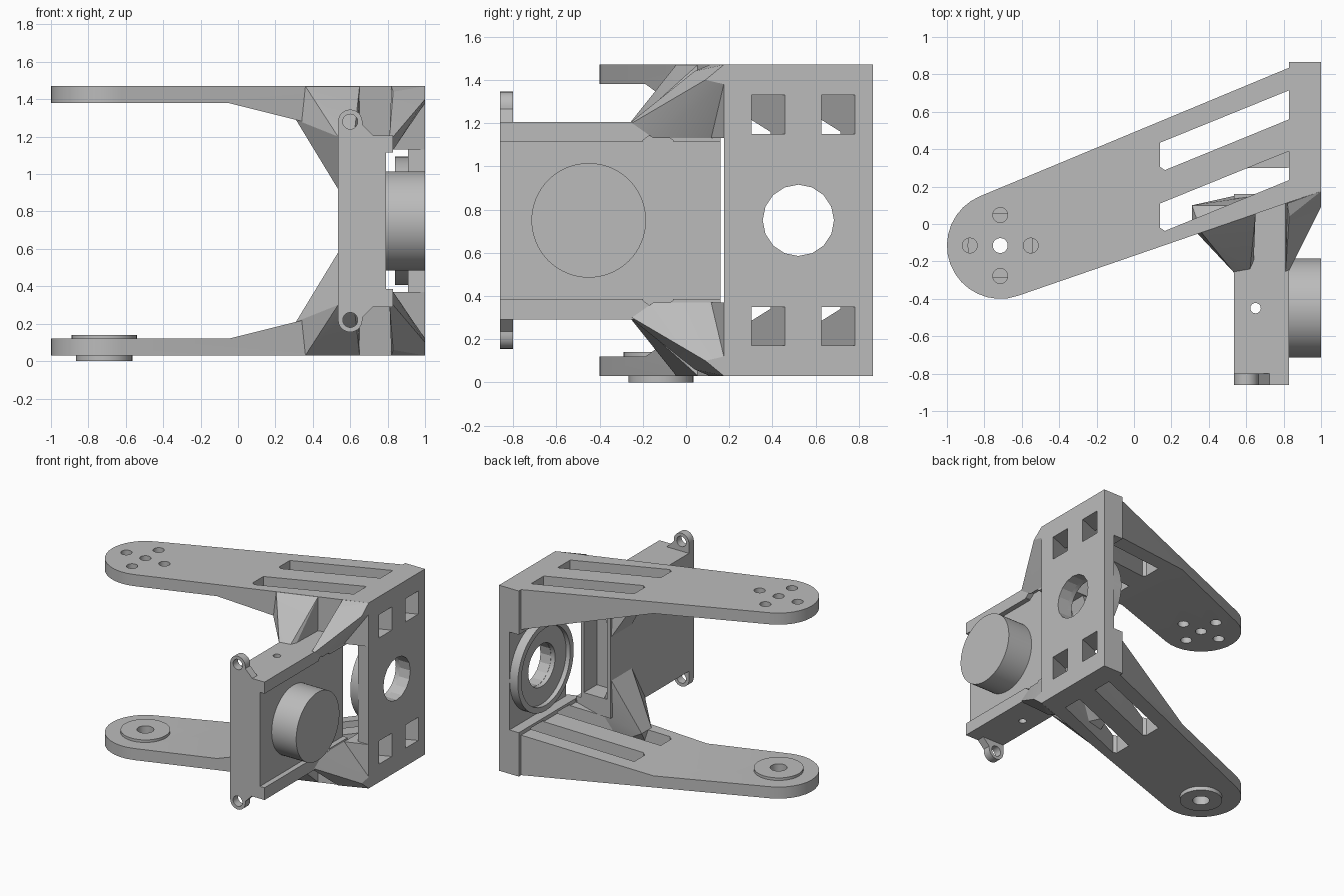
import bpy, bmesh, math
from mathutils import Vector

cube = bpy.data.objects.get("Cube")
if cube:
    bpy.data.objects.remove(cube, do_unlink=True)

MID = 0.75          # height of the mirror plane
TIP = (-0.715, -0.115)

grey = bpy.data.materials.new("light_grey")
grey.use_nodes = True
grey.diffuse_color = (0.5, 0.5, 0.5, 1)
grey.node_tree.nodes["Principled BSDF"].inputs["Base Color"].default_value = (0.5, 0.5, 0.5, 1)


def to_object(name, bm):
    bmesh.ops.recalc_face_normals(bm, faces=bm.faces)
    me = bpy.data.meshes.new(name)
    bm.to_mesh(me)
    bm.free()
    me.materials.append(grey)
    ob = bpy.data.objects.new(name, me)
    bpy.context.collection.objects.link(ob)
    return ob


def prism(name, pts, axis, a, b):
    """Extrude a 2D outline along an axis from a to b."""
    place = {"x": lambda p, h: (h, p[0], p[1]),
             "y": lambda p, h: (p[0], h, p[1]),
             "z": lambda p, h: (p[0], p[1], h)}[axis]
    bm = bmesh.new()
    face = bm.faces.new([bm.verts.new(place(p, a)) for p in pts])
    ext = bmesh.ops.extrude_face_region(bm, geom=[face])
    shift = Vector(place((0, 0), b - a))
    bmesh.ops.translate(bm, vec=shift, verts=[v for v in ext["geom"] if isinstance(v, bmesh.types.BMVert)])
    return to_object(name, bm)


def box(name, x, y, z):
    return prism(name, [(x[0], y[0]), (x[1], y[0]), (x[1], y[1]), (x[0], y[1])], "z", *z)


def arc(c, r, start, end, n):
    return [(c[0] + r * math.cos(math.radians(start + (end - start) * i / n)),
             c[1] + r * math.sin(math.radians(start + (end - start) * i / n))) for i in range(n + 1)]


def rod(name, c, r, axis, a, b, n=32):
    return prism(name, arc(c, r, 0, 360, n)[:-1], axis, a, b)


def hull(name, pts):
    bm = bmesh.new()
    for p in pts:
        bm.verts.new(p)
    bmesh.ops.convex_hull(bm, input=bm.verts)
    return to_object(name, bm)


def boolean(ob, cutters, op="DIFFERENCE"):
    for c in cutters:
        mod = ob.modifiers.new("cut", "BOOLEAN")
        mod.operation, mod.solver, mod.object = op, "EXACT", c
        bpy.context.view_layer.update()
        me = bpy.data.meshes.new_from_object(ob.evaluated_get(bpy.context.evaluated_depsgraph_get()))
        ob.modifiers.clear()
        ob.data = me
        bpy.data.objects.remove(c, do_unlink=True)
    return ob


def mirrored(ob, name):
    """Copy a part to the other side of the middle height."""
    me = ob.data.copy()
    for v in me.vertices:
        v.co.z = 2 * MID - v.co.z
    me.flip_normals()
    new = bpy.data.objects.new(name, me)
    bpy.context.collection.objects.link(new)
    return new


# Upper arm: plan outline intersected with its thickening side profile
outline = arc(TIP, 0.285, 112.5, 289, 16) + [(1, 0.175), (1, 0.865), (0.83, 0.865), (0.83, 0.836)]
upper_arm = prism("upper_arm", outline, "z", 1.0, 1.47)
side = [(-1.2, 1.38), (-0.05, 1.38), (0.83, 1.16), (0.83, 1.13), (1.2, 1.13), (1.2, 1.6), (-1.2, 1.6)]
boolean(upper_arm, [prism("profile", side, "y", -1, 1.2)], "INTERSECT")

# Long slots and the square tunnels that carry them through the end
for dy in (0, -0.325):
    slot = [(0.14, 0.435), (0.14, 0.305), (0.165, 0.288), (0.83, 0.56), (0.83, 0.715)]
    tunnel = [(0.6, 0.623), (0.6, 0.468), (1.1, 0.668), (1.1, 0.823)]
    boolean(upper_arm, [prism("slot", [(x, y + dy) for x, y in slot], "z", 0.9, 1.6),
                        prism("tunnel", [(x, y + dy) for x, y in tunnel], "z", 1.15, 1.33)])
lower_arm = mirrored(upper_arm, "lower_arm")

# Horn screw holes in the upper arm
boolean(upper_arm, [rod("hole", (TIP[0] + dx, TIP[1] + dy), 0.04, "z", 1.3, 1.6, 20)
                    for dx, dy in ((0, 0), (0.163, 0), (-0.163, 0), (0, 0.163), (0, -0.163))])

# Pivot bosses on the lower arm
boolean(lower_arm, [rod("hole", TIP, 0.06, "z", -0.1, 0.3)])
for name, r, a, b in (("upper_boss", 0.175, 0.115, 0.14), ("lower_boss", 0.15, 0, 0.03)):
    boolean(rod(name, TIP, r, "z", a, b), [rod("hole", TIP, 0.06, "z", -0.1, 0.3)])

# End plate with its bearing ring
HUB = (0.52, MID)
end_plate = box("end_plate", (0.91, 1), (0.175, 0.865), (0.37, 1.13))
boolean(end_plate, [rod("hole", HUB, 0.165, "x", 0.7, 1.2, 16)])
for name, outer, inner, x in (("bearing_rim", 0.343, 0.3, 0.84), ("bearing_seat", 0.3, 0.165, 0.875)):
    boolean(rod(name, HUB, outer, "x", x, 0.91, 40), [rod("hole", HUB, inner, "x", 0.7, 1.2, 40)])

# Motor housing with side recess, rear pocket, wire notches and pin hole
housing = box("motor_housing", (0.535, 0.83), (-0.86, 0.16), (0.29, 1.205))
boolean(housing, [box("recess", (0.79, 1), (-1, 0.3), (0.385, 1.115)),
                  box("pocket", (0.565, 0.765), (0.0, 0.3), (0.43, 1.07)),
                  rod("pin", (0.65, -0.45), 0.028, "z", 0.1, 1.4, 16)])
for s in (1, -1):
    notch = [(-0.2, 0.35), (-0.06, 0.35), (-0.06, 0.37), (-0.1, 0.4), (-0.16, 0.4), (-0.2, 0.37)]
    boolean(housing, [prism("notch", [(y, MID + s * h) for y, h in notch], "x", 0.79, 0.9)])
rod("motor_drum", (-0.45, MID), 0.265, "x", 0.78, 1, 64)

# Mounting ears
ear_outline = [(0.73, 1.2), (0.665, 1.265)] + arc((0.6, 1.28), 0.065, 0, 180, 12) + [(0.535, 1.2)]
upper_ear = prism("upper_ear", ear_outline, "y", -0.86, -0.8)
boolean(upper_ear, [rod("hole", (0.6, 1.28), 0.04, "y", -1, -0.7, 20)])
mirrored(upper_ear, "lower_ear")

# Gussets joining housing to arms and plate
inner = hull("upper_inner_gusset", [
    (0.36, -0.045, 1.47), (0.65, 0.055, 1.47), (0.31, -0.02, 1.29), (0.31, 0.1, 1.29),
    (0.535, -0.26, 1.2), (0.535, -0.2, 1.15), (0.62, -0.245, 1.2), (0.64, -0.2, 1.2),
    (0.535, -0.1, 0.92), (0.535, 0.15, 0.92), (0.65, 0.15, 1.2), (0.5, 0.1, 1.4)])
mirrored(inner, "lower_inner_gusset")
outer = hull("upper_outer_gusset", [
    (0.82, 0.11, 1.47), (1, 0.175, 1.47), (1, 0.09, 1.4), (1, 0.175, 1.38), (0.83, 0.04, 1.44),
    (0.81, -0.26, 1.2), (0.83, -0.25, 1.2), (0.83, -0.15, 1.13), (0.83, 0.17, 1.13), (0.81, 0.15, 1.2)])
mirrored(outer, "lower_outer_gusset")

# Smooth only the gently curved faces
bpy.ops.object.select_all(action="DESELECT")
for ob in bpy.context.scene.objects:
    if ob.type == "MESH" and ob.data.materials and ob.data.materials[0] == grey:
        ob.select_set(True)
        bpy.context.view_layer.objects.active = ob
bpy.ops.object.shade_smooth_by_angle(angle=math.radians(20))
